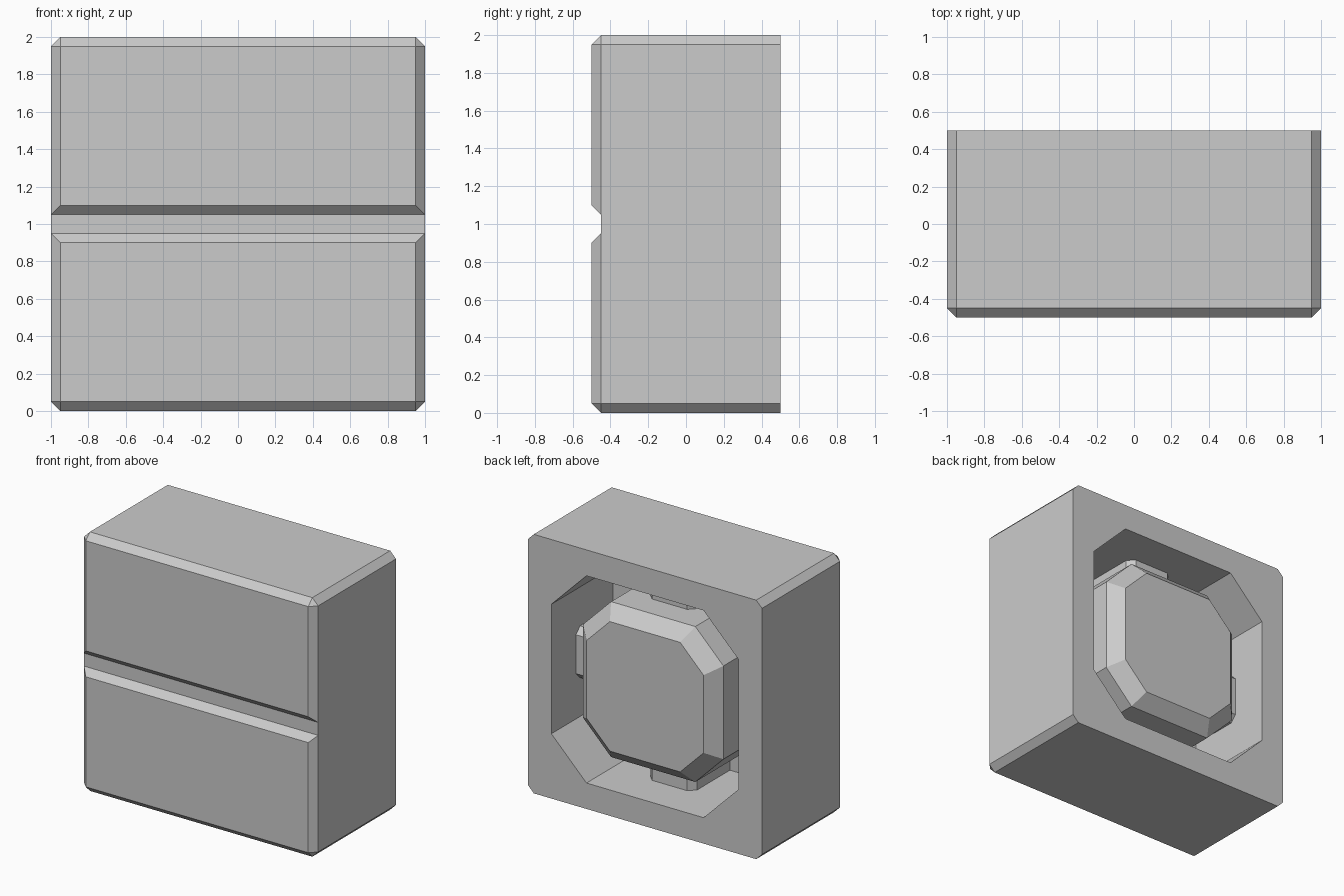
import bpy
import bmesh
from math import pi
from mathutils import Matrix, Vector

if "Cube" in bpy.data.objects:
    bpy.data.objects.remove(bpy.data.objects["Cube"])

MID = 1.0  # height of the centre axis


def loft(name, rings, cap_start=True, cap_end=True):
    """Skin a list of equal-length point rings into a flat-shaded object."""
    bm = bmesh.new()
    loops = [[bm.verts.new(p) for p in ring] for ring in rings]
    n = len(loops[0])
    for a, b in zip(loops, loops[1:]):
        for i in range(n):
            j = (i + 1) % n
            bm.faces.new((a[i], a[j], b[j], b[i]))
    if cap_start:
        bm.faces.new(loops[0])
    if cap_end:
        bm.faces.new(loops[-1])
    bmesh.ops.remove_doubles(bm, verts=bm.verts, dist=1e-4)
    bmesh.ops.recalc_face_normals(bm, faces=bm.faces)
    mesh = bpy.data.meshes.new(name)
    bm.to_mesh(mesh)
    bm.free()
    obj = bpy.data.objects.new(name, mesh)
    bpy.context.collection.objects.link(obj)
    return obj


def octagon(half, flat, y):
    """Square of half-size `half` with corners cut back to `flat`."""
    pts = [(half, -flat), (half, flat), (flat, half), (-flat, half),
           (-half, flat), (-half, -flat), (-flat, -half), (flat, -half)]
    return [(x, y, MID + z) for x, z in pts]


# Housing: cut-corner block with an octagonal recess in the back
loft("housing", [octagon(1, 0.95, -0.45), octagon(1, 0.95, 0.5),
                 octagon(0.8, 0.5, 0.5), octagon(0.8, 0.5, -0.25)])

# Two bevelled front panels with the groove between them
for name, s in (("upper_panel", 1), ("lower_panel", -1)):
    base = [(-1, 0.05), (1, 0.05), (1, 0.95), (0.95, 1), (-0.95, 1), (-1, 0.95)]
    face = [(-0.95, 0.1), (0.95, 0.1), (0.95, 0.95),
            (0.95, 0.95), (-0.95, 0.95), (-0.95, 0.95)]
    bm_rings = [[(x, -0.45, MID + s * z) for x, z in base],
                [(x, -0.5, MID + s * z) for x, z in face]]
    # the face ring has doubled corners, so its cap is made separately
    panel = loft(name, bm_rings, cap_start=False, cap_end=False)
    bm = bmesh.new()
    bm.from_mesh(panel.data)
    rim = [e for e in bm.edges if all(v.co.y < -0.49 for v in e.verts)]
    bmesh.ops.contextual_create(bm, geom=rim)
    bmesh.ops.recalc_face_normals(bm, faces=bm.faces)
    bm.to_mesh(panel.data)
    bm.free()

# Central octagonal hub inside the recess
loft("hub", [octagon(0.6, 0.36, -0.27), octagon(0.6, 0.36, 0.4),
             octagon(0.5, 0.3, 0.5)])

# Four bevelled ribs joining the hub to the recess walls
profile = [(-0.2, -0.27), (-0.2, 0.15), (-0.15, 0.2),
           (0.15, 0.2), (0.2, 0.15), (0.2, -0.27)]
for k, name in enumerate(("rib_right", "rib_top", "rib_left", "rib_bottom")):
    turn = Matrix.Translation((0, 0, MID)) @ Matrix.Rotation(-k * pi / 2, 4, 'Y')
    loft(name, [[turn @ Vector((r, y, w)) for w, y in profile]
                for r in (0.58, 0.82)])
